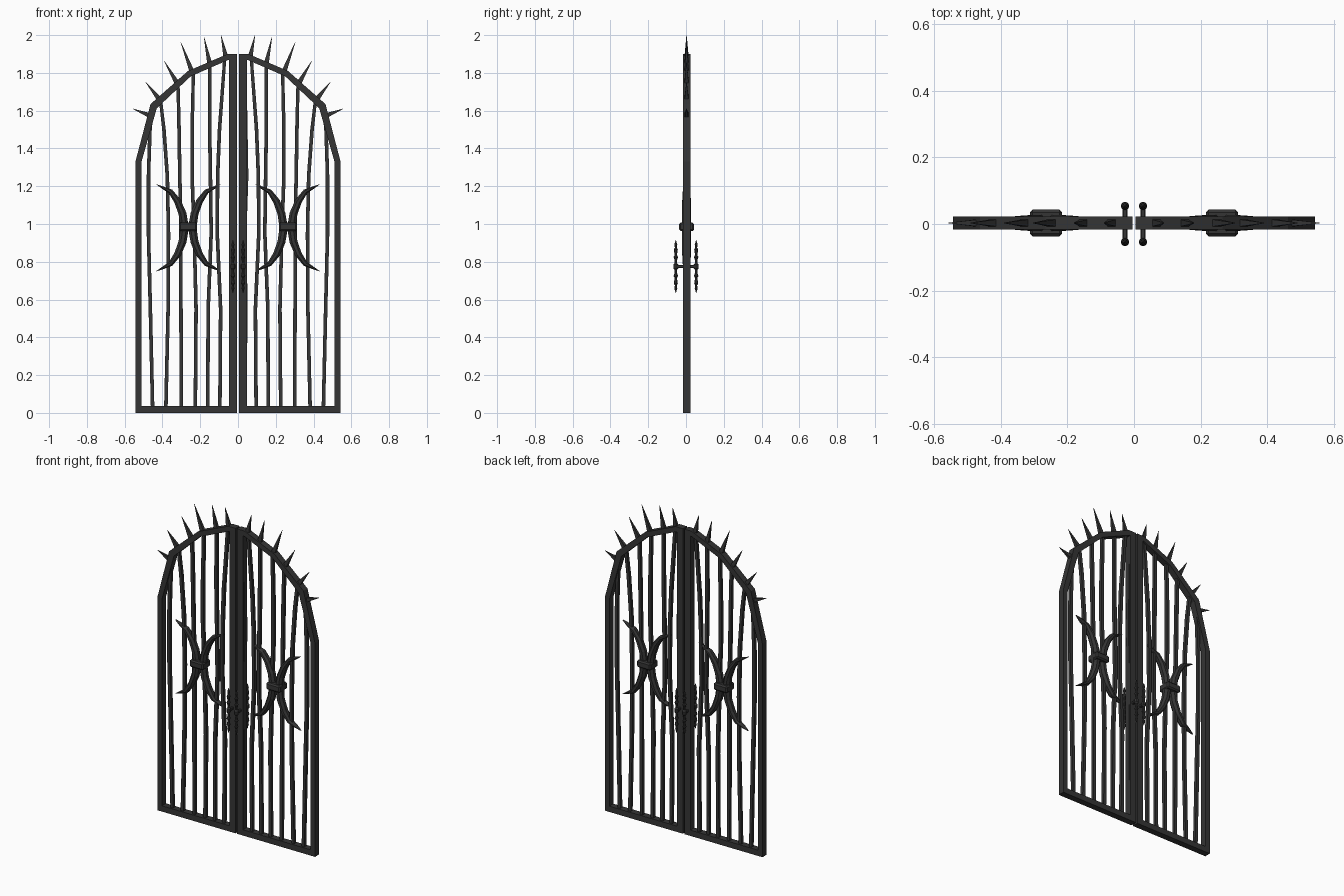
import bpy, bmesh, math
from mathutils import Vector

cube = bpy.data.objects.get("Cube")
if cube:
    bpy.data.objects.remove(cube, do_unlink=True)

iron = bpy.data.materials.new("dark_iron")
iron.use_nodes = True
colour = (0.035, 0.035, 0.035, 1)
iron.diffuse_color = colour
iron.node_tree.nodes["Principled BSDF"].inputs["Base Color"].default_value = colour

MID = 0.003  # depth centre of the gate leaves


def finish(name, bm):
    bmesh.ops.recalc_face_normals(bm, faces=bm.faces)
    mesh = bpy.data.meshes.new(name)
    bm.to_mesh(mesh)
    bm.free()
    mesh.materials.append(iron)
    obj = bpy.data.objects.new(name, mesh)
    bpy.context.collection.objects.link(obj)
    return obj


def skin(bm, rings):
    """Join rings of points into a closed, capped skin."""
    rings = [[bm.verts.new(p) for p in ring] for ring in rings]
    n = len(rings[0])
    for a, b in zip(rings, rings[1:]):
        for i in range(n):
            j = (i + 1) % n
            bm.faces.new((a[i], a[j], b[j], b[i]))
    bm.faces.new(rings[0])
    bm.faces.new(rings[-1])


def sweep(name, path, sides=4):
    """Sweep a section along (x, z, half width, half depth) points."""
    bm = bmesh.new()
    rings = []
    grow = 1 / math.cos(math.pi / sides)
    for i, (x, z, w, d) in enumerate(path):
        p, q = path[max(i - 1, 0)], path[min(i + 1, len(path) - 1)]
        t = Vector((q[0] - p[0], q[1] - p[1])).normalized()
        ring = []
        for k in range(sides):
            a = math.tau * (k + 0.5) / sides
            u, v = math.cos(a) * grow * w, math.sin(a) * grow * d
            ring.append((x - t.y * u, MID + v, z + t.x * u))
        rings.append(ring)
    skin(bm, rings)
    return finish(name, bm)


def leaf_frame(name, s):
    """Flat arched ring with depth."""
    outer = [(.005, 0), (.543, 0), (.543, 1.33), (.463, 1.635), (.265, 1.81), (.055, 1.9), (.005, 1.9)]
    inner = [(.047, .036), (.512, .036), (.512, 1.325), (.43, 1.613), (.25, 1.782), (.052, 1.868), (.047, 1.868)]
    bm = bmesh.new()
    loops = [[bm.verts.new((s * x, MID + y, z)) for x, z in pts]
             for pts, y in ((outer, -.02), (inner, -.02), (inner, .02), (outer, .02))]
    n = len(outer)
    for a, b in zip(loops, loops[1:] + loops[:1]):
        for i in range(n):
            j = (i + 1) % n
            bm.faces.new((a[i], a[j], b[j], b[i]))
    return finish(name, bm)


def lathe(name, x, y, profile, sides=8):
    bm = bmesh.new()
    skin(bm, [[(x + r * math.cos(math.tau * k / sides), y + r * math.sin(math.tau * k / sides), z)
               for k in range(sides)] for r, z in profile])
    return finish(name, bm)


def box(name, centre, size, bevel):
    bm = bmesh.new()
    bmesh.ops.create_cube(bm, size=1)
    bmesh.ops.scale(bm, vec=size, verts=bm.verts)
    bmesh.ops.translate(bm, vec=centre, verts=bm.verts)
    bmesh.ops.bevel(bm, geom=bm.edges[:], offset=bevel, segments=1, affect='EDGES')
    return finish(name, bm)


# Hand-forged bars: x at each level, from the bottom rail to the arch
LEVELS = (.02, .55, .95, 1.25, 1.5)
BARS = [
    ((.452, .464, .474, .474, .466), (.462, 1.53)),
    ((.382, .370, .368, .374, .392), (.412, 1.67)),
    ((.300, .302, .302, .308, .312), (.318, 1.76)),
    ((.226, .222, .232, .243, .243), (.236, 1.81)),
    ((.160, .158, .142, .146, .150), (.150, 1.85)),
    ((.096, .092, .110, .108, .098), (.070, 1.88)),
]
# Spikes: base x, z and tip x, z
SPIKES = [
    ((.468, 1.575), (.557, 1.61)), ((.42, 1.665), (.49, 1.753)),
    ((.325, 1.75), (.39, 1.862)), ((.245, 1.81), (.303, 1.963)),
    ((.15, 1.85), (.18, 1.99)), ((.065, 1.885), (.09, 2.0)),
]
# Upper half of a crescent: offset x, offset z, half width, half depth
HORN = [(.17, .23, .001, .004), (.135, .212, .007, .014), (.095, .192, .013, .02),
        (.058, .14, .018, .023), (.032, .075, .021, .024), (.02, 0, .022, .024)]
HORN += [(x, -z, w, d) for x, z, w, d in HORN[-2::-1]]

# Beaded handle half, from the middle outward: radius, height
BEADS = [(.013, 0), (.013, .01), (.006, .018), (.008, .04), (.012, .05), (.006, .06),
         (.009, .08), (.011, .09), (.005, .1), (.008, .115), (.001, .14)]
HANDLE = [(r, .775 - z) for r, z in BEADS[::-1]] + [(r, .775 + z) for r, z in BEADS[1:]]

for side, s in (("left", 1), ("right", -1)):
    leaf_frame(side + "_leaf_frame", s)

    for i, (xs, top) in enumerate(BARS):
        path = [(s * x, z, .0095, .0095) for x, z in zip(xs, LEVELS)]
        path.append((s * top[0], top[1], .0085, .0095))
        sweep(f"{side}_bar_{i + 1}", path)

    for i, (base, tip) in enumerate(SPIKES):
        sweep(f"{side}_spike_{i + 1}",
              [(s * base[0], base[1], .013, .011), (s * tip[0], tip[1], .0008, .0008)])

    # Back-to-back crescents held by a clasp
    for part, d in (("outer", 1), ("inner", -1)):
        sweep(f"{side}_{part}_crescent",
              [(s * (.262 + d * x), .98 + z, w, dep) for x, z, w, dep in HORN], 8)
    box(side + "_clasp", (s * .264, MID, .985), (.096, .08, .044), .008)

    # Handles on both faces, joined through the stile
    for face, y in (("front", -.054), ("back", .054)):
        lathe(f"{side}_{face}_handle", s * .027, y, HANDLE)
    box(side + "_handle_rod", (s * .027, 0, .775), (.016, .108, .016), .003)

# Bent bar overlapping the left stile
sweep("left_stile_bar", [(.036, .02, .009, .012), (.042, .55, .009, .012), (.036, .95, .009, .012),
                         (.046, 1.25, .009, .012), (.04, 1.6, .009, .012), (.036, 1.88, .009, .012)])
